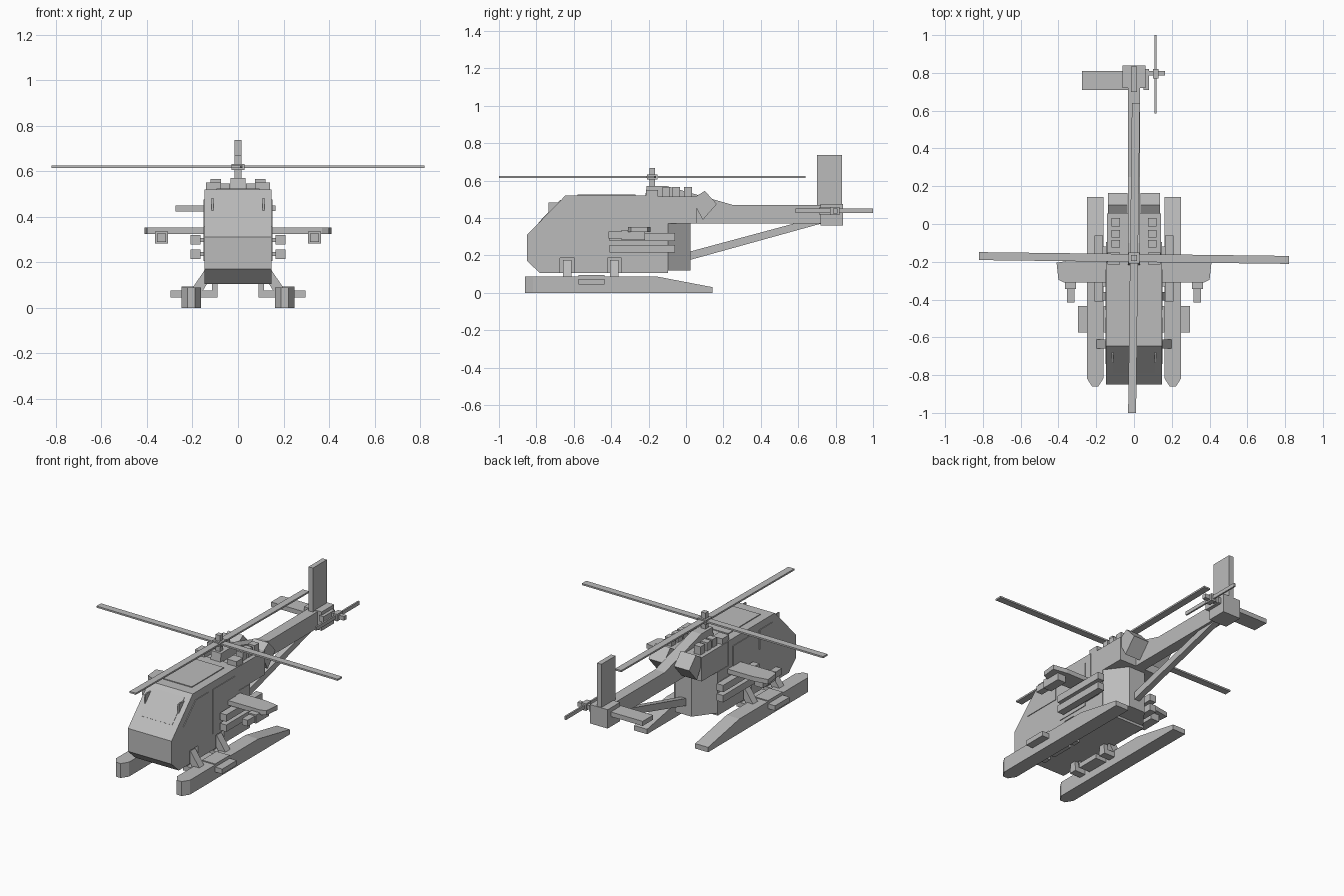
import bpy, bmesh, math
from mathutils import Matrix, Vector

cube = bpy.data.objects.get("Cube")
if cube:
    bpy.data.objects.remove(cube, do_unlink=True)

GREY = (0.5, 0.5, 0.5, 1)
mat = bpy.data.materials.new("light grey")
mat.use_nodes = True
mat.diffuse_color = GREY
mat.node_tree.nodes["Principled BSDF"].inputs["Base Color"].default_value = GREY
mat.node_tree.nodes["Principled BSDF"].inputs["Roughness"].default_value = 0.8


def prism(name, pts, lo, hi, axis):
    """Extrude a profile: axis x takes (y, z), y takes (x, z), z takes (x, y)."""
    place = {"x": lambda p, t: (t, p[0], p[1]),
             "y": lambda p, t: (p[0], t, p[1]),
             "z": lambda p, t: (p[0], p[1], t)}[axis]
    bm = bmesh.new()
    a = [bm.verts.new(place(p, lo)) for p in pts]
    b = [bm.verts.new(place(p, hi)) for p in pts]
    bm.faces.new(a)
    bm.faces.new(b)
    n = len(pts)
    for i in range(n):
        bm.faces.new((a[i], a[(i + 1) % n], b[(i + 1) % n], b[i]))
    bmesh.ops.recalc_face_normals(bm, faces=bm.faces)
    me = bpy.data.meshes.new(name)
    bm.to_mesh(me)
    bm.free()
    me.materials.append(mat)
    ob = bpy.data.objects.new(name, me)
    bpy.context.scene.collection.objects.link(ob)
    return ob


def box(name, x, y, z):
    return prism(name, [(x[0], y[0]), (x[1], y[0]), (x[1], y[1]), (x[0], y[1])],
                 z[0], z[1], "z")


def mirrored(ob):
    """Copy a left-hand part to the right-hand side."""
    me = ob.data.copy()
    me.transform(Matrix.Diagonal((-1, 1, 1, 1)))
    me.flip_normals()
    other = bpy.data.objects.new("right_" + ob.name, me)
    ob.name = "left_" + ob.name
    bpy.context.scene.collection.objects.link(other)
    return other


LEG_Y = {"front": -0.635, "rear": -0.383}

# Fuselage with stepped back, and notches where the legs emerge
body = prism("fuselage", [(-0.85, 0.17), (-0.78, 0.105), (-0.095, 0.105), (-0.095, 0.37),
                          (-0.20, 0.37), (-0.20, 0.52), (-0.645, 0.52), (-0.85, 0.31)],
             -0.147, 0.147, "x")
for y in LEG_Y.values():
    for s in (-1, 1):
        cut = box("notch_cutter", sorted((s * 0.11, s * 0.2)), (y - 0.038, y + 0.038), (0.09, 0.185))
        mod = body.modifiers.new("notch", "BOOLEAN")
        mod.operation = "DIFFERENCE"
        mod.solver = "EXACT"
        mod.object = cut
        bpy.context.view_layer.objects.active = body
        bpy.ops.object.modifier_apply(modifier=mod.name)
        bpy.data.objects.remove(cut, do_unlink=True)

# Tapered rear of the cabin
prism("rear_cabin", [(-0.145, -0.095), (0.145, -0.095), (0.055, 0.025), (-0.055, 0.025)],
      0.12, 0.37, "z")

# Windscreen, roof panel and side windows as thin plates
prism("windscreen", [(-0.785, 0.371), (-0.667, 0.494), (-0.671, 0.498), (-0.789, 0.375)],
      -0.108, 0.108, "x")
mirrored(prism("wire_fin", [(-0.735, 0.425), (-0.735, 0.483), (-0.675, 0.483)], 0.108, 0.116, "x"))
box("roof_panel", (-0.095, 0.095), (-0.58, -0.27), (0.52, 0.525))
mirrored(prism("front_window", [(-0.74, 0.355), (-0.495, 0.355), (-0.495, 0.475), (-0.62, 0.475)],
               0.145, 0.151, "x"))
mirrored(box("door_window", (0.145, 0.151), (-0.455, -0.24), (0.205, 0.475)))

# Engines, stacks and angled exhausts
mirrored(box("engine", (0.03, 0.144), (-0.20, 0.055), (0.37, 0.515)))
for y0, y1 in ((-0.125, -0.085), (-0.072, -0.032), (-0.012, 0.032)):
    mirrored(box("engine_stack", (0.075, 0.12), (y0, y1), (0.50, 0.565)))
mirrored(box("engine_intake", (0.075, 0.14), (-0.215, -0.15), (0.50, 0.55)))
mirrored(prism("exhaust", [(0.03, 0.50), (0.10, 0.545), (0.165, 0.475), (0.09, 0.39)],
               0.035, 0.137, "x"))

# Spine, tail boom and lower strut
prism("tail_boom", [(-0.22, 0.50), (-0.21, 0.57), (-0.10, 0.57), (0.25, 0.47), (0.84, 0.47),
                    (0.84, 0.37), (-0.2, 0.37)], -0.033, 0.033, "x")
prism("tail_strut", [(0.0, 0.17), (0.0, 0.215), (0.65, 0.39), (0.74, 0.375)],
      -0.018, 0.018, "x")

# Tail block, fin, stabilizer and tail rotor
box("tail_block", (-0.06, 0.06), (0.72, 0.84), (0.36, 0.475))
box("tail_fin", (-0.015, 0.015), (0.70, 0.835), (0.45, 0.738))
box("stabilizer", (-0.275, -0.02), (0.71, 0.81), (0.422, 0.45))
box("tail_gearbox", (0.05, 0.08), (0.71, 0.82), (0.42, 0.455))
box("tail_rotor_shaft", (0.07, 0.165), (0.785, 0.81), (0.425, 0.45))
box("tail_rotor_blade", (0.109, 0.119), (0.585, 1.0), (0.428, 0.45))
box("tail_rotor_hub", (0.10, 0.13), (0.77, 0.82), (0.417, 0.46))

# Main rotor
box("rotor_mast", (-0.015, 0.015), (-0.195, -0.165), (0.55, 0.668))
box("rotor_hub", (-0.028, 0.028), (-0.208, -0.152), (0.605, 0.632))
for i in range(2):
    blade = box("rotor_blade", (-0.82, 0.82), (-0.021, 0.021), (0.614, 0.624))
    blade.data.transform(Matrix.Translation((0, -0.18, 0))
                         @ Matrix.Rotation(math.radians(-0.7 + 90 * i), 4, "Z"))

# Stub wings with gun pods
mirrored(prism("wing", [(0.14, -0.31), (0.37, -0.31), (0.40, -0.295), (0.41, -0.205),
                        (0.32, -0.19), (0.14, -0.19)], 0.325, 0.353, "z"))
mirrored(box("gun_pod", (0.308, 0.364), (-0.345, -0.22), (0.283, 0.335)))
mirrored(box("gun_barrel", (0.316, 0.356), (-0.415, -0.33), (0.29, 0.327)))

# Long side launchers on brackets
for z in (0.215, 0.277):
    mirrored(box("launcher", (0.165, 0.208), (-0.41, -0.06), (z, z + 0.042)))
    mirrored(box("launcher_bracket", (0.14, 0.17), (-0.33, -0.12), (z + 0.012, z + 0.03)))

# Floats: pointed in plan, sloping down at the rear
fl = prism("float", [(-0.818, 0), (-0.818, 0.088), (-0.16, 0.088), (0.143, 0.03), (0.143, 0)],
           0.162, 0.249, "x")
prow = prism("float_prow", [(0.162, -0.818), (0.249, -0.818), (0.222, -0.86), (0.189, -0.86)],
             0, 0.088, "z")
mirrored(fl)
mirrored(prow)

# Steps through the floats, and slanted legs
mirrored(box("step", (0.09, 0.296), (-0.575, -0.435), (0.045, 0.075)))
mirrored(box("step_pad", (0.16, 0.249), (-0.575, -0.435), (0.08, 0.094)))
for label, y in LEG_Y.items():
    mirrored(prism(label + "_leg", [(0.10, 0.16), (0.14, 0.175), (0.205, 0.08), (0.165, 0.06)],
                   y - 0.023, y + 0.023, "y"))
    mirrored(box(label + "_leg_brace", (0.09, 0.17), (y - 0.023, y + 0.023), (0.045, 0.075)))
    mirrored(box(label + "_leg_post", (0.09, 0.115), (y - 0.02, y + 0.02), (0.06, 0.12)))
